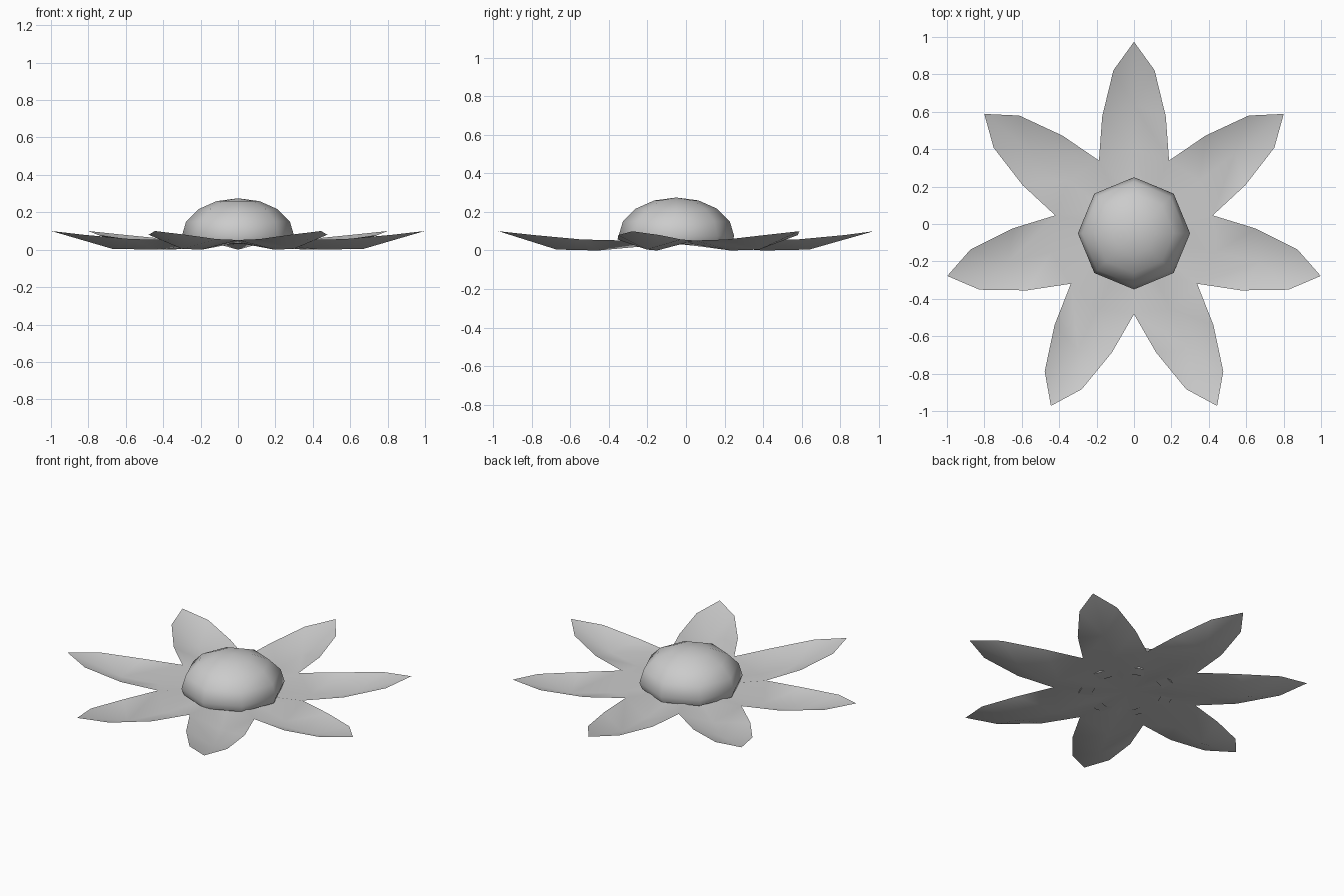
import bpy, bmesh
from math import sin, cos, pi, radians, hypot, atan2

if "Cube" in bpy.data.objects:
    bpy.data.objects.remove(bpy.data.objects["Cube"])

CY = -0.05          # flower centre in y
PETALS = 7
STEP = 2 * pi / PETALS


def polar(r, a, z):
    return (r * cos(a), CY + r * sin(a), z)


def finish(bm, name, angle):
    bmesh.ops.remove_doubles(bm, verts=bm.verts, dist=0.0005)
    bmesh.ops.recalc_face_normals(bm, faces=bm.faces)
    me = bpy.data.meshes.new(name)
    bm.to_mesh(me)
    bm.free()
    ob = bpy.data.objects.new(name, me)
    bpy.context.collection.objects.link(ob)
    bpy.context.view_layer.objects.active = ob
    ob.select_set(True)
    bpy.ops.object.shade_smooth_by_angle(angle=radians(angle))
    ob.select_set(False)
    return ob


# Petals: (distance along petal, half width, height)
centre = (0, 0, 0.035)
mid_in, mid_1, mid_2 = (0.21, 0, 0.02), (0.45, 0, 0.0), (0.69, 0, 0.005)
tip = (1.024, 0, 0.10)
ridge_in = (0.21 * cos(STEP / 2), 0.21 * sin(STEP / 2), 0.04)
valley = (0.432 * cos(STEP / 2), 0.432 * sin(STEP / 2), 0.052)
edge_1, edge_2 = (0.625, 0.17, 0.057), (0.872, 0.11, 0.08)
half = [(centre, mid_in, ridge_in),
        (mid_in, mid_1, valley, ridge_in),
        (mid_1, mid_2, edge_1, valley),
        (mid_2, edge_2, edge_1),
        (mid_2, tip, edge_2)]

bm = bmesh.new()
for i in range(PETALS):
    a = pi / 2 + i * STEP
    for side in (1, -1):
        for face in half:
            pts = [polar(hypot(u, w), a + side * atan2(w, u), z) for u, w, z in face]
            if side < 0:
                pts.reverse()
            bm.faces.new([bm.verts.new(p) for p in pts])
petals = finish(bm, "petals", 40)
# keep the open sheet facing up
if sum(p.normal.z for p in petals.data.polygons) < 0:
    petals.data.flip_normals()

# Centre dome: eight-sided flattened half sphere tucked into the petals
profile = [(0.21, 0.03), (0.285, 0.035)]
profile += [(0.3 * cos(k * pi / 8), 0.075 + 0.2 * sin(k * pi / 8)) for k in range(4)]
bm = bmesh.new()
rings = [[bm.verts.new(polar(r, k * pi / 4, z)) for k in range(8)] for r, z in profile]
top = bm.verts.new((0, CY, 0.275))
for lo, hi in zip(rings, rings[1:]):
    for k in range(8):
        n = (k + 1) % 8
        bm.faces.new((lo[k], lo[n], hi[n], hi[k]))
for k in range(8):
    bm.faces.new((rings[-1][k], rings[-1][(k + 1) % 8], top))
dome = finish(bm, "centre_dome", 60)
if dome.data.polygons[-1].normal.z < 0:
    dome.data.flip_normals()
